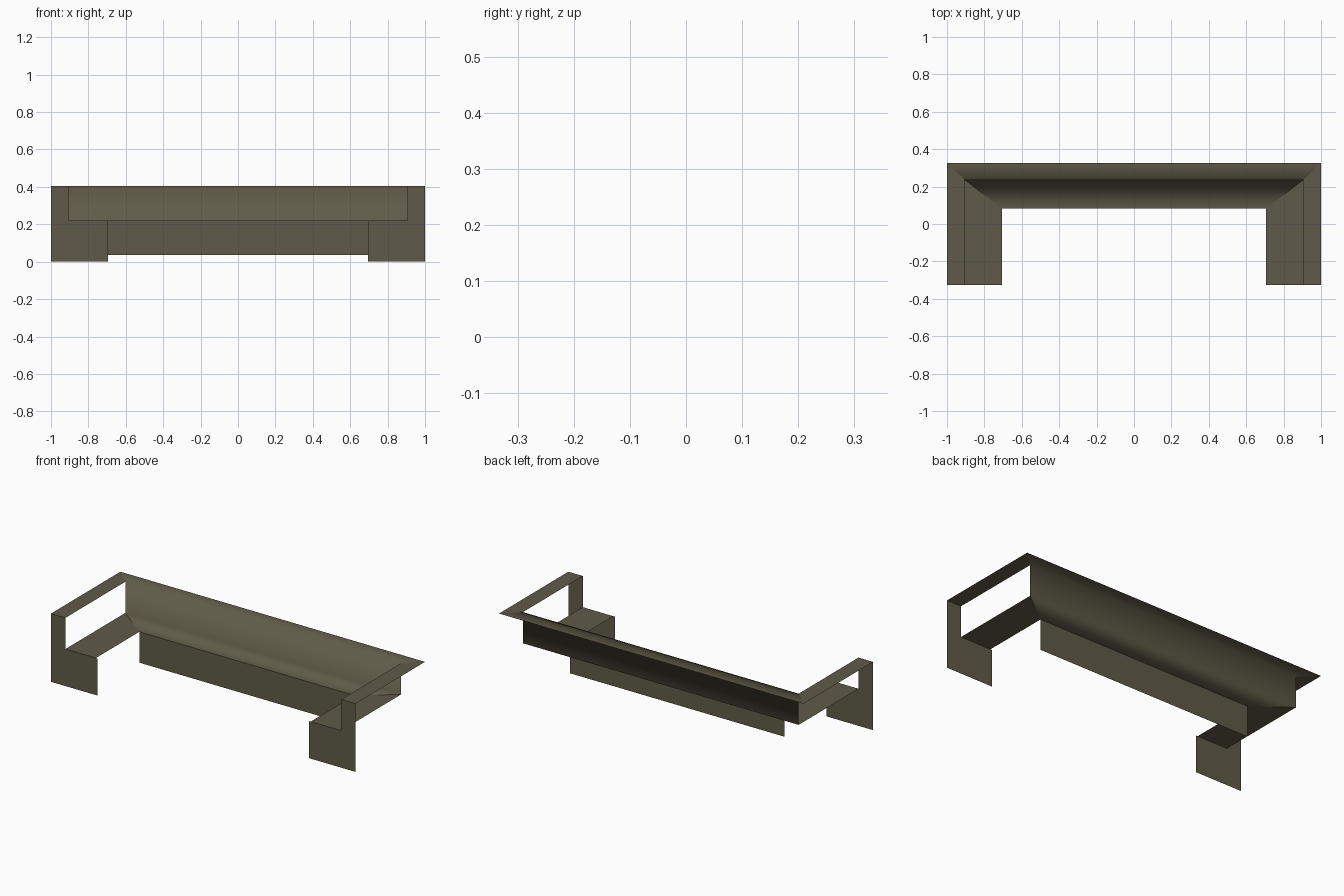
import bpy, bmesh

if "Cube" in bpy.data.objects:
    bpy.data.objects.remove(bpy.data.objects["Cube"])

mat = bpy.data.materials.new("olive brown")
mat.diffuse_color = (0.117, 0.105, 0.065, 1)
mat.use_nodes = True
mat.node_tree.nodes["Principled BSDF"].inputs["Base Color"].default_value = mat.diffuse_color

YF, YB = -0.325, 0.325            # front and back limits
Z0, ZP, ZS, ZT = 0.0, 0.037, 0.22, 0.405   # floor, panel bottom, seat, top
XO, XI, XL = 1.0, 0.905, 0.705    # outer, arm inner, leg inner
YR, YS = 0.236, 0.082             # backrest plane, seat front edge


def sheet(name, faces, smooth=False):
    """Open sheet made of polygons, sharing coincident corners."""
    bm = bmesh.new()
    for f in faces:
        bm.faces.new([bm.verts.new(p) for p in f])
    bmesh.ops.remove_doubles(bm, verts=bm.verts, dist=1e-5)
    for f in bm.faces:
        f.smooth = smooth
    me = bpy.data.meshes.new(name)
    bm.to_mesh(me)
    bm.free()
    me.materials.append(mat)
    ob = bpy.data.objects.new(name, me)
    bpy.context.collection.objects.link(ob)
    return ob


# back: rim, backrest and rear seat as one softly shaded profile (half width, y, z)
rows = [(XO, YB, ZT), (XI, YR, ZT), (XI, YR, ZS), (XL, YS, ZS)]
sheet("back_and_seat", [
    [(-a[0], a[1], a[2]), (-b[0], b[1], b[2]), (b[0], b[1], b[2]), (a[0], a[1], a[2])]
    for a, b in zip(rows, rows[1:])], smooth=True)

# panel below the seat
sheet("seat_front_panel", [[(-XL, YS, ZP), (XL, YS, ZP), (XL, YS, ZS), (-XL, YS, ZS)]])

# mirrored side parts
for side, s in (("left", -1), ("right", 1)):
    def mirrored(pts):
        pts = [(s * x, y, z) for x, y, z in pts]
        return pts if s > 0 else pts[::-1]

    sheet(side + "_arm_top", [mirrored(
        [(XI, YF, ZT), (XO, YF, ZT), (XO, YB, ZT), (XI, YR, ZT)])])
    sheet(side + "_seat", [mirrored(
        [(XL, YF, ZS), (XI, YF, ZS), (XI, YR, ZS), (XL, YS, ZS)])])
    # L-shaped front: arm post plus seat end
    sheet(side + "_front", [
        mirrored([(XI, YF, Z0), (XO, YF, Z0), (XO, YF, ZT), (XI, YF, ZT)]),
        mirrored([(XL - 0.01, YF, Z0), (XI, YF, Z0), (XI, YF, ZS), (XL - 0.01, YF, ZS)])])
